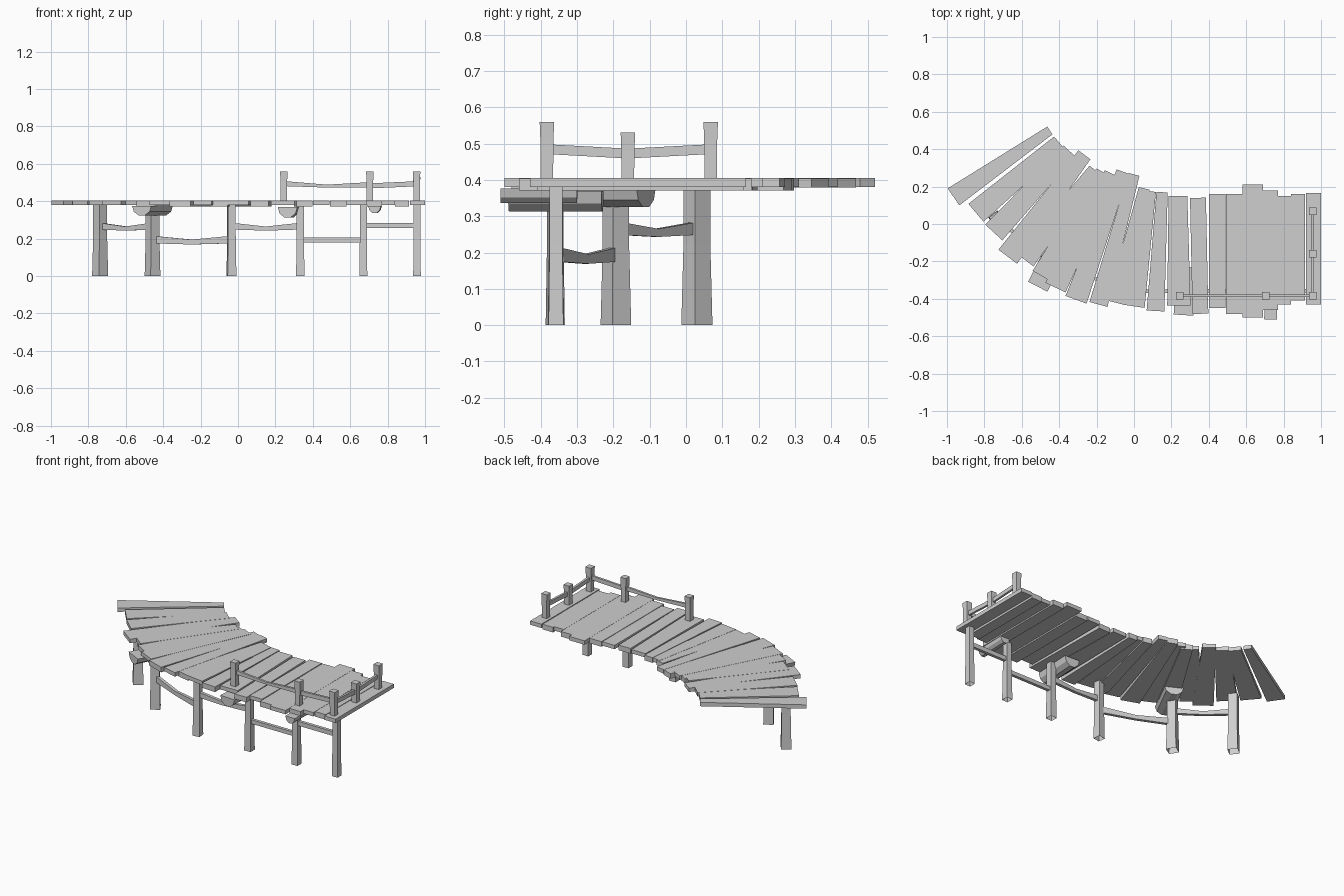
import bpy, bmesh, math
from mathutils import Vector

old = bpy.data.objects.get("Cube")
if old:
    bpy.data.objects.remove(old, do_unlink=True)

wood = bpy.data.materials.new("grey_wood")
wood.use_nodes = True
wood.diffuse_color = (0.62, 0.62, 0.62, 1)
wood.node_tree.nodes["Principled BSDF"].inputs["Base Color"].default_value = (0.62, 0.62, 0.62, 1)


def loft(name, rings, bottom_cap=True):
    """Join matching cross-section rings into a solid."""
    bm = bmesh.new()
    loops = [[bm.verts.new(p) for p in ring] for ring in rings]
    count = len(loops[0])
    for low, high in zip(loops, loops[1:]):
        for i in range(count):
            j = (i + 1) % count
            bm.faces.new((low[i], low[j], high[j], high[i]))
    if bottom_cap:
        bm.faces.new(loops[0][::-1])
    bm.faces.new(loops[-1])
    bmesh.ops.recalc_face_normals(bm, faces=bm.faces)
    mesh = bpy.data.meshes.new(name)
    bm.to_mesh(mesh)
    bm.free()
    mesh.materials.append(wood)
    obj = bpy.data.objects.new(name, mesh)
    bpy.context.collection.objects.link(obj)


def side_of(a, b):
    """Horizontal unit vector at right angles to the run from a to b."""
    run = Vector((b[0] - a[0], b[1] - a[1], 0)).normalized()
    return Vector((-run.y, run.x, 0))


def plank(name, back, front, back_width, front_width, bottom, top):
    side = side_of(back, front)
    rings = []
    for end, width in ((back, back_width), (front, front_width)):
        mid = Vector((*end, 0))
        rings.append([mid + side * s * width / 2 + Vector((0, 0, z))
                      for s, z in ((-1, bottom), (1, bottom), (1, top), (-1, top))])
    loft(name, rings)


def post(name, x, y, sections, angle=0):
    """Square post, open underneath, through (height, width) sections."""
    a = math.radians(angle + 45)
    rings = [[Vector((x + w * 0.7071 * math.cos(a + k * math.pi / 2),
                      y + w * 0.7071 * math.sin(a + k * math.pi / 2), z))
              for k in range(4)] for z, w in sections]
    loft(name, rings, bottom_cap=False)


def beam(name, a, b, z_start, z_end, sag, height, thick):
    """Rail between two posts: its worn top dips more than its underside."""
    side = side_of(a, b) * thick / 2
    rings = []
    for t in (0, 0.25, 0.5, 0.75, 1):
        dip = sag * (1 - abs(2 * t - 1))
        top = Vector((*a, z_start)).lerp(Vector((*b, z_end)), t)
        low = top - Vector((0, 0, height + dip * 0.3))
        top.z -= dip
        rings.append([low - side, low + side, top + side, top - side])
    loft(name, rings)


def half_log(name, a, b, top, radius, depth):
    """Split log with its flat face up against the deck."""
    side = side_of(a, b)
    rings = [[Vector((*end, top)) + side * radius * math.cos(k * math.pi / 5)
              - Vector((0, 0, depth * math.sin(k * math.pi / 5)))
              for k in range(6)] for end in (a, b)]
    loft(name, rings)


# Fanned deck planks: back x, y, front x, y, back width, front width
fan = [
    (-.45, .50, -.965, .145, .05, .11), (-.40, .435, -.845, .06, .085, .125),
    (-.345, .39, -.75, -.045, .085, .125), (-.265, .37, -.675, -.175, .08, .125),
    (-.21, .29, -.585, -.19, .07, .12), (-.17, .28, -.49, -.28, .07, .12),
    (-.12, .27, -.42, -.34, .08, .12), (-.06, .28, -.31, -.405, .07, .12),
    (0, .265, -.19, -.43, .06, .1), (.055, .19, -.1, -.42, .06, .09),
    (.09, .175, 0, -.44, .055, .115), (.15, .17, .115, -.465, .06, .095),
    (.235, .15, .24, -.435, .1, .125), (.342, .14, .355, -.48, .085, .085),
]
# Straight deck planks: left x, right x, back y, front y
straight = [
    (.4, .488, .16, -.45), (.493, .58, .16, -.48), (.58, .69, .21, -.5),
    (.69, .77, .18, -.46), (.77, .84, .15, -.43), (.84, .915, .16, -.41),
    (.92, 1, .165, -.43),
]
planks = [((p[0], p[1]), (p[2], p[3]), p[4], p[5]) for p in fan]
planks += [(((l + r) / 2, b), ((l + r) / 2, f), r - l, r - l) for l, r, b, f in straight]
for i, (back, front, wide_back, wide_front) in enumerate(planks):
    thick = 0.033 if i % 2 and i > 3 else 0.025
    top = 0.405 - 0.001 * (i % 2)
    plank(f"deck_plank_{i + 1}", back, front, wide_back, wide_front, top - thick, top)

# Support posts along the front edge: x, y, width, angle
supports = [(-.737, .03, .06, 38), (-.457, -.193, .06, 32), (-.035, -.36, .046, 8),
            (.333, -.358, .044, 0), (.67, -.358, .042, 0), (.957, -.358, .04, 0)]
for i, (x, y, w, angle) in enumerate(supports):
    post(f"support_post_{i + 1}", x, y, [(0, w * 1.02), (.22, w * .88), (.385, w * .88)], angle)

# Cross beams between support posts: top height, sag, beam height
cross_beams = [(.285, .02, .036), (.215, .02, .04), (.285, .02, .036),
               (.205, 0, .026), (.284, 0, .028)]
for i, (z, sag, height) in enumerate(cross_beams):
    a, b = supports[i][:2], supports[i + 1][:2]
    beam(f"cross_beam_{i + 1}", a, b, z, z, sag, height, .02)

# Railing posts and sagging rails around the far corner
rail_posts = [(.245, -.383, .56), (.705, -.383, .56), (.955, -.383, .56),
              (.955, -.16, .53), (.955, .068, .56)]
for i, (x, y, top) in enumerate(rail_posts):
    post(f"railing_post_{i + 1}", x, y, [(.385, .034), (top - .05, .036), (top, .04)])
heights = [(.508, .502, .016), (.496, .507, 0), (.498, .486, 0), (.486, .498, 0)]
for i, (z_start, z_end, sag) in enumerate(heights):
    beam(f"railing_{i + 1}", rail_posts[i][:2], rail_posts[i + 1][:2], z_start, z_end, sag, .027, .014)

# Split logs under the deck
half_log("left_log", (-.515, -.335), (-.40, -.11), .376, .058, .054)
half_log("middle_log", (.265, -.487), (.28, -.23), .37, .053, .06)
half_log("right_log", (.73, -.51), (.735, -.3), .376, .034, .042)
